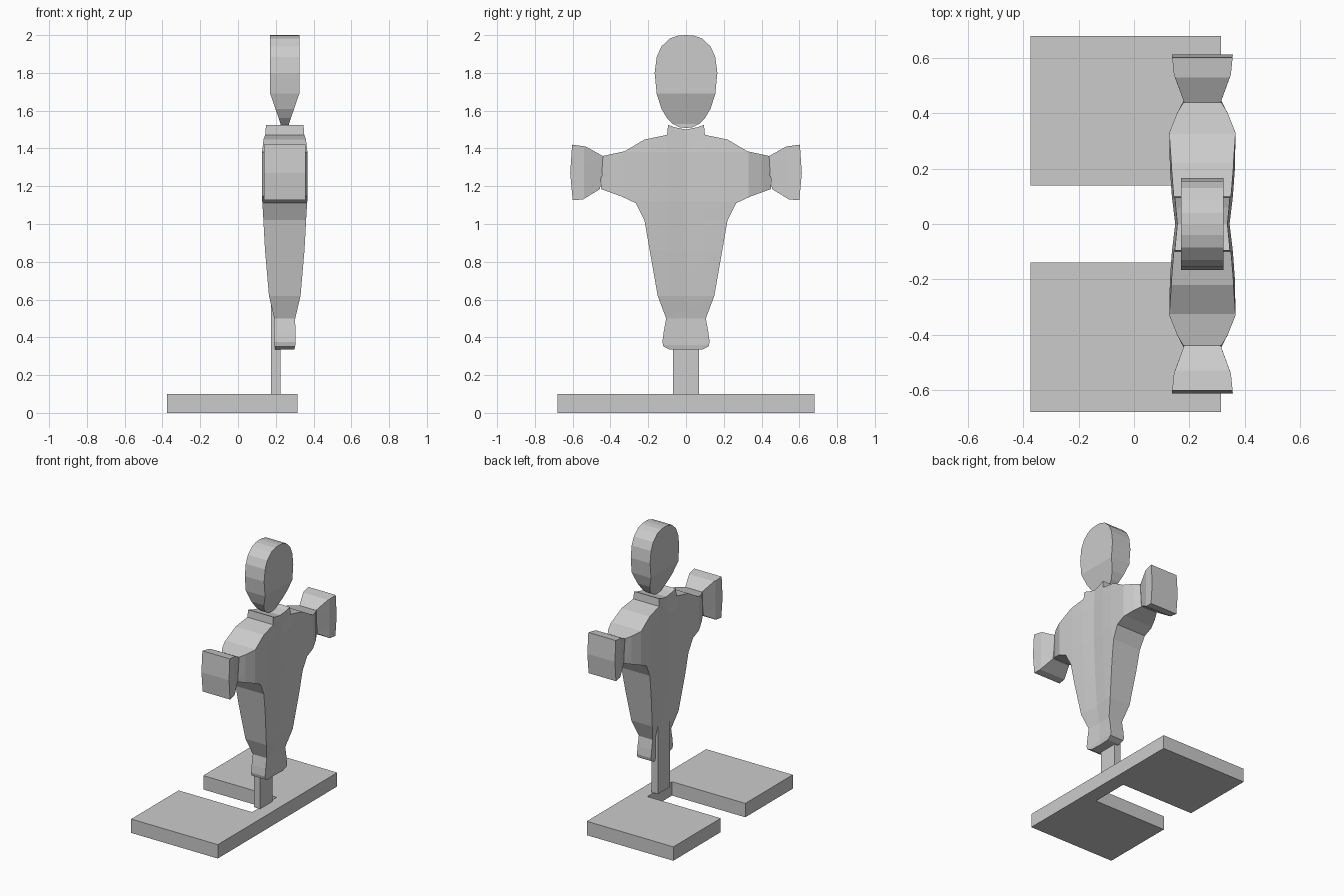
import bpy, bmesh

if "Cube" in bpy.data.objects:
    bpy.data.objects.remove(bpy.data.objects["Cube"])

XC = 0.2475  # centre plane of the figure


def lerp(table, t):
    if t <= table[0][0]:
        return table[0][1]
    for (a, va), (b, vb) in zip(table, table[1:]):
        if t <= b:
            return va + (vb - va) * (t - a) / (b - a)
    return table[-1][1]


def finish(name, bm):
    bmesh.ops.recalc_face_normals(bm, faces=bm.faces)
    me = bpy.data.meshes.new(name)
    bm.to_mesh(me)
    bm.free()
    ob = bpy.data.objects.new(name, me)
    bpy.context.collection.objects.link(ob)
    return ob


def prism(name, pts, offset):
    """Extrude a 3D outline along an offset; returns the bmesh."""
    bm = bmesh.new()
    face = bm.faces.new([bm.verts.new(p) for p in pts])
    new = bmesh.ops.extrude_face_region(bm, geom=[face], use_keep_orig=True)
    verts = [v for v in new["geom"] if isinstance(v, bmesh.types.BMVert)]
    bmesh.ops.translate(bm, verts=verts, vec=offset)
    return bm


def slab(name, outline, ycuts, zcuts, half):
    """Side-view outline (y, z) whose half thickness is half(y, z)."""
    bm = prism(name, [(-1, y, z) for y, z in outline], (2, 0, 0))
    bmesh.ops.triangulate(bm, faces=bm.faces[:])
    cuts = [((0, y, 0), (0, 1, 0)) for y in ycuts] + [((0, 0, z), (0, 0, 1)) for z in zcuts]
    for co, no in cuts:
        bmesh.ops.bisect_plane(bm, geom=bm.verts[:] + bm.edges[:] + bm.faces[:],
                               dist=1e-4, plane_co=co, plane_no=no)
    for v in bm.verts:
        v.co.x = XC + (1 if v.co.x > 0 else -1) * half(abs(v.co.y), v.co.z)
    return finish(name, bm)


def mirrored(half):
    return half + [(-y, z) for y, z in reversed(half) if y > 0]


# Notched base plate
base = [(-.375, -.68), (.315, -.68), (.315, .68), (-.375, .68),
        (-.375, .14), (.21, .14), (.21, -.14), (-.375, -.14)]
finish("base_plate", prism("base_plate", [(x, y, 0) for x, y in base], (0, 0, .1)))

# Support post
post = [(.175, -.07), (.225, -.07), (.225, .07), (.175, .07)]
finish("post", prism("post", [(x, y, .1) for x, y in post], (0, 0, .6)))

# Torso with stub arms and dished collar
torso = mirrored([(0, .335), (.085, .335), (.12, .352), (.125, .375), (.118, .43), (.105, .5),
                  (.15, .62), (.192, .86), (.22, 1.02), (.265, 1.11), (.34, 1.145), (.45, 1.185),
                  (.44, 1.36), (.325, 1.385), (.22, 1.447), (.1, 1.472), (.095, 1.525),
                  (.06, 1.512), (0, 1.5)])
by_z = [(.335, .055), (.36, .06), (.5, .06), (.62, .088), (.86, .107), (1.12, .12),
        (1.38, .12), (1.45, .114), (1.53, .108)]
by_y = [(0, .82), (.1, .92), (.2, .98), (.33, 1), (.4, .77), (.445, .55)]
slab("torso", torso, [s * y for s in (-1, 1) for y in (.1, .2, .33, .4)] + [0],
     [.36, .5, .62, .86, 1.12, 1.38, 1.45], lambda y, z: lerp(by_z, z) * lerp(by_y, y))

# Egg-shaped head, wedged thin at the chin
head = mirrored([(0, 1.508), (.035, 1.512), (.07, 1.53), (.1, 1.56), (.13, 1.61), (.155, 1.69),
                 (.166, 1.8), (.155, 1.885), (.13, 1.94), (.085, 1.982), (.04, 1.997), (0, 2.0)])
slab("head", head, [], [1.53, 1.69], lambda y, z: lerp([(1.53, .022), (1.69, .077)], z))

# Flared mitten hands
hand = [(.455, 1.185), (.545, 1.13), (.6, 1.126), (.613, 1.27), (.603, 1.42),
        (.53, 1.41), (.437, 1.358)]
for side, name in ((1, "hand_back"), (-1, "hand_front")):
    slab(name, [(side * y, z) for y, z in hand], [side * .54], [],
         lambda y, z: lerp([(.445, .065), (.54, .103), (.61, .11)], y))
